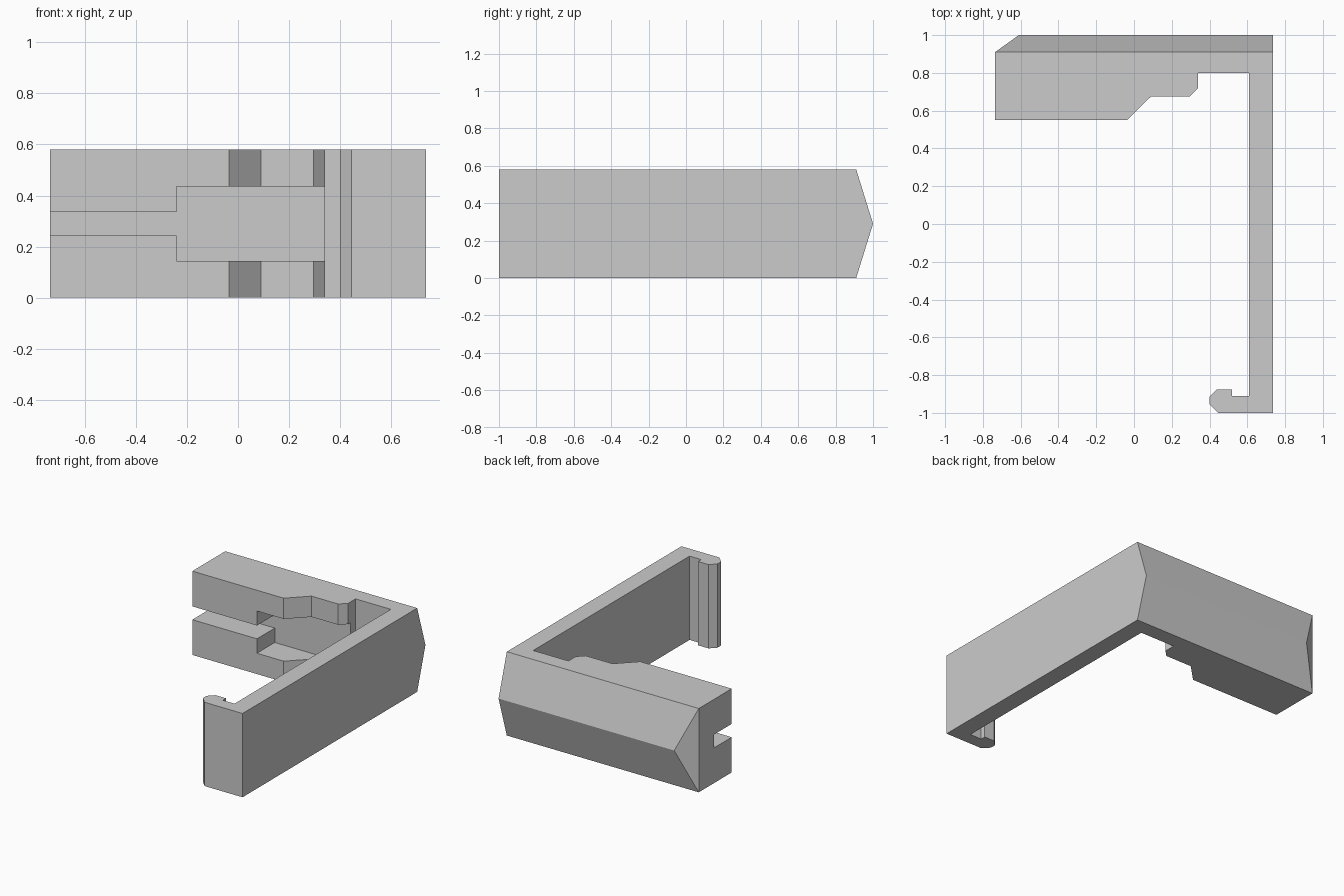
import bpy
import bmesh

cube = bpy.data.objects.get("Cube")
if cube:
    bpy.data.objects.remove(cube, do_unlink=True)

HEIGHT = 0.58
MID = HEIGHT / 2

grey = bpy.data.materials.new("light_grey")
grey.use_nodes = True
colour = (0.6, 0.6, 0.6, 1)
grey.diffuse_color = colour
grey.node_tree.nodes["Principled BSDF"].inputs["Base Color"].default_value = colour


def extrude_outline(name, outline, z0, z1):
    """Make a solid from a plan outline between two heights."""
    bm = bmesh.new()
    base = bm.faces.new([bm.verts.new((x, y, z0)) for x, y in outline])
    top = bmesh.ops.extrude_face_region(bm, geom=[base])["geom"]
    verts = [v for v in top if isinstance(v, bmesh.types.BMVert)]
    bmesh.ops.translate(bm, verts=verts, vec=(0, 0, z1 - z0))
    bmesh.ops.recalc_face_normals(bm, faces=bm.faces)
    mesh = bpy.data.meshes.new(name)
    bm.to_mesh(mesh)
    bm.free()
    mesh.materials.append(grey)
    obj = bpy.data.objects.new(name, mesh)
    bpy.context.collection.objects.link(obj)
    return obj


# Bracket body: thick stepped arm, long side wall and hooked end
BACK = 0.91
outline = [
    (-0.735, BACK), (-0.735, 0.55), (-0.035, 0.55), (0.09, 0.675),
    (0.295, 0.675), (0.34, 0.72), (0.34, 0.8), (0.61, 0.8),
    (0.61, -0.91), (0.52, -0.91), (0.52, -0.875), (0.44, -0.875),
    (0.4, -0.915), (0.4, -0.955), (0.445, -1), (0.735, -1), (0.735, BACK),
]
bracket = extrude_outline("bracket", outline, 0, HEIGHT)

# Pointed ridge along the back, with a slanted left-hand tip
bm = bmesh.new()
bm.from_mesh(bracket.data)
back = next(f for f in bm.faces if all(abs(v.co.y - BACK) < 0.001 for v in f.verts))
corners = list(back.verts)
bm.faces.remove(back)
tip = {-1: bm.verts.new((-0.61, 1, MID)), 1: bm.verts.new((0.735, 1, MID))}
for side in (-1, 1):
    bm.faces.new([v for v in corners if v.co.x * side > 0] + [tip[side]])
for level in (-1, 1):
    pair = [v for v in corners if (v.co.z - MID) * level > 0]
    pair.sort(key=lambda v: v.co.x)
    bm.faces.new(pair + [tip[1], tip[-1]])
bmesh.ops.recalc_face_normals(bm, faces=bm.faces)
bm.to_mesh(bracket.data)
bm.free()

# Pocket with a narrower slot, cut into the front of the arm
FLOOR = 0.745


def cut(name, x0, x1, half_height):
    plan = [(x0, 0.4), (x1, 0.4), (x1, FLOOR), (x0, FLOOR)]
    cutter = extrude_outline(name, plan, MID - half_height, MID + half_height)
    cutter.hide_render = True
    cutter.hide_viewport = True
    mod = bracket.modifiers.new(name, "BOOLEAN")
    mod.operation = "DIFFERENCE"
    mod.solver = "EXACT"
    mod.object = cutter


cut("pocket_cutter", -0.24, 0.4, 0.146)
cut("slot_cutter", -0.9, -0.2, 0.046)
